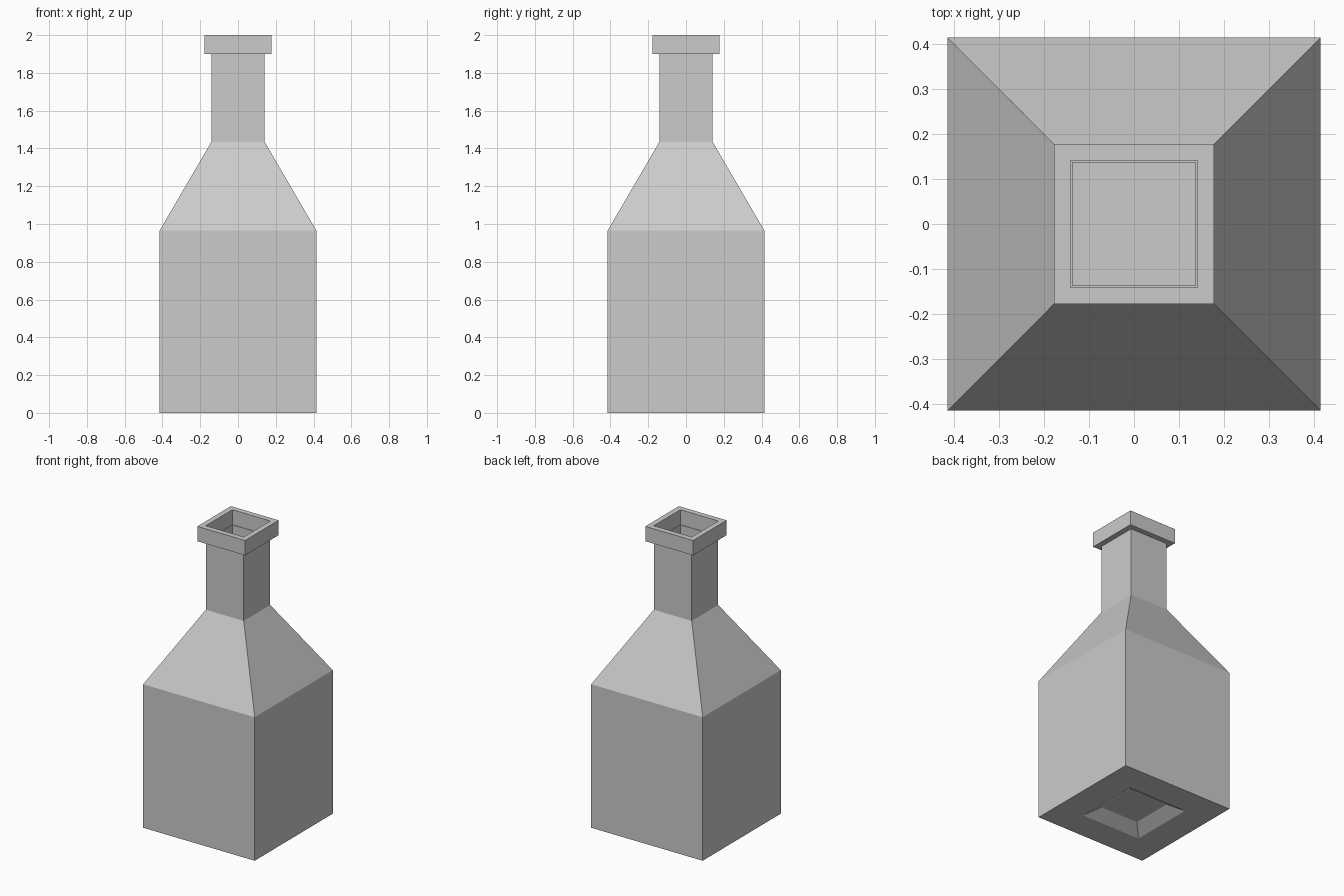
import bpy
import bmesh

cube = bpy.data.objects.get("Cube")
if cube:
    bpy.data.objects.remove(cube, do_unlink=True)

# Single plain grey
grey = bpy.data.materials.new("plain_grey")
grey.use_nodes = True
colour = (0.6, 0.6, 0.6, 1)
grey.diffuse_color = colour
grey.node_tree.nodes["Principled BSDF"].inputs["Base Color"].default_value = colour


def square_lathe(name, profile, closed=False):
    """Sweep (half width, z) points round a square; cap the ends unless closed."""
    bm = bmesh.new()
    rings = [[bm.verts.new((sx * r, sy * r, z))
              for sx, sy in ((-1, -1), (1, -1), (1, 1), (-1, 1))]
             for r, z in profile]
    pairs = list(zip(rings, rings[1:]))
    if closed:
        pairs.append((rings[-1], rings[0]))
    else:
        bm.faces.new(rings[0])
        bm.faces.new(rings[-1])
    for low, high in pairs:
        for i in range(4):
            j = (i + 1) % 4
            bm.faces.new((low[i], low[j], high[j], high[i]))
    bmesh.ops.recalc_face_normals(bm, faces=bm.faces)
    mesh = bpy.data.meshes.new(name)
    bm.to_mesh(mesh)
    bm.free()
    mesh.materials.append(grey)
    obj = bpy.data.objects.new(name, mesh)
    bpy.context.collection.objects.link(obj)
    return obj


body, neck, wall = 0.415, 0.141, 0.004
shoulder_z, neck_z, lip_z = 0.965, 1.435, 1.9

# Hollow bottle: recessed base, straight body, sloped shoulder, thin neck
outside = [(0.142, 0.052), (0.222, 0), (body, 0), (body, shoulder_z),
           (neck, neck_z), (neck, lip_z)]
inside = [(neck - wall, lip_z), (neck - wall, neck_z),
          (body - wall, shoulder_z), (body - wall, wall),
          (0.222, wall), (0.142, 0.052 + wall)]
square_lathe("bottle_body", outside + inside)

# Square collar round the mouth
square_lathe("mouth_lip", [(neck, lip_z), (0.178, lip_z), (0.178, 2), (neck, 2)],
             closed=True)
